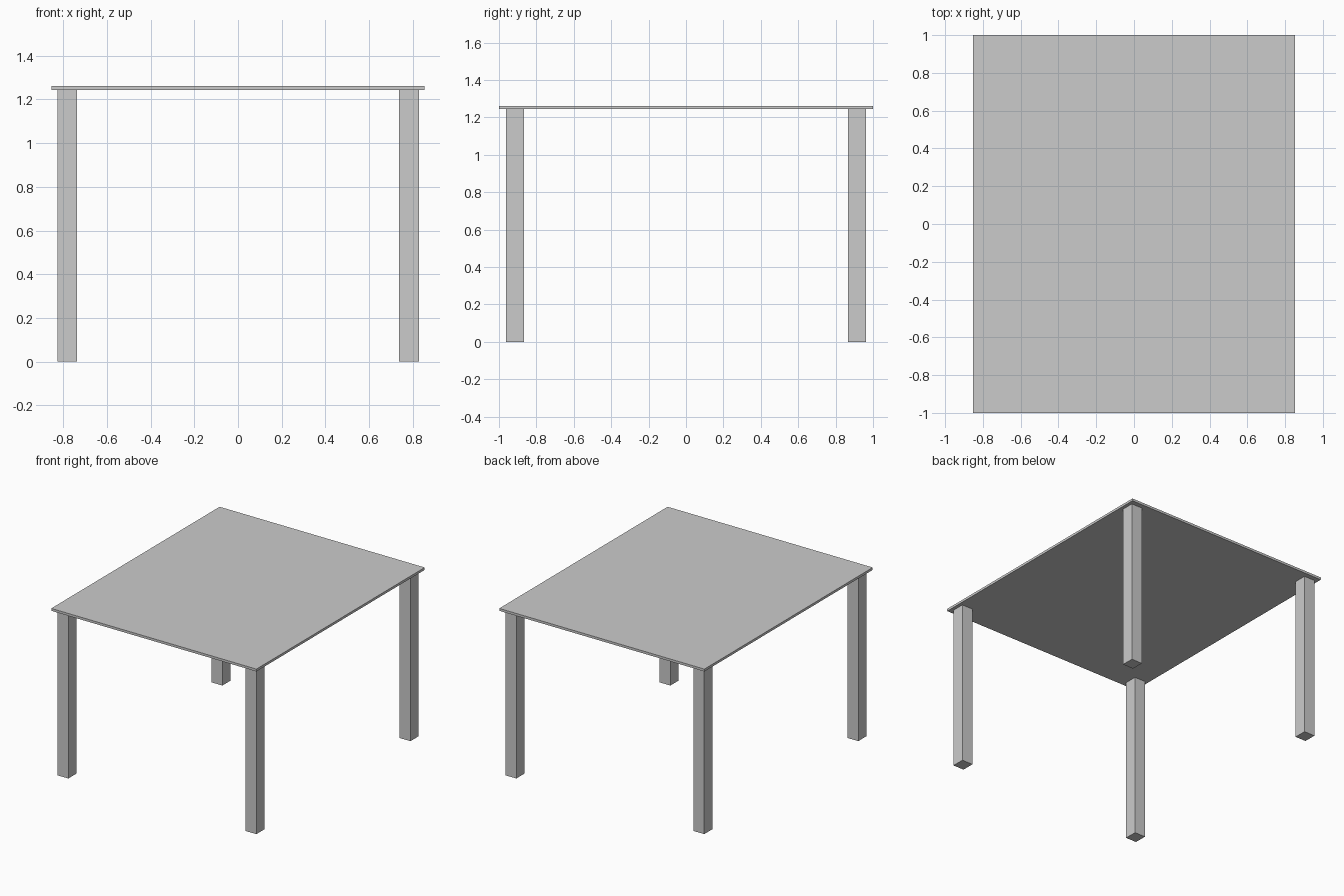
import bpy

if "Cube" in bpy.data.objects:
    bpy.data.objects.remove(bpy.data.objects["Cube"])


def box(name, x0, x1, y0, y1, z0, z1):
    bpy.ops.mesh.primitive_cube_add(
        size=1, location=((x0 + x1) / 2, (y0 + y1) / 2, (z0 + z1) / 2))
    ob = bpy.context.object
    ob.name = name
    ob.scale = (x1 - x0, y1 - y0, z1 - z0)
    bpy.ops.object.transform_apply(location=False, rotation=False, scale=True)
    return ob


TOP_UNDERSIDE = 1.244

# Thin table top
box("table_top", -0.853, 0.853, -1, 1, TOP_UNDERSIDE, 1.262)

# Four square legs, slightly inset from the corners
for side, (x0, x1) in {"left": (-0.826, -0.737), "right": (0.737, 0.827)}.items():
    for end, (y0, y1) in {"front": (-0.963, -0.867), "back": (0.867, 0.963)}.items():
        box(f"{end}_{side}_leg", x0, x1, y0, y1, 0, TOP_UNDERSIDE)
